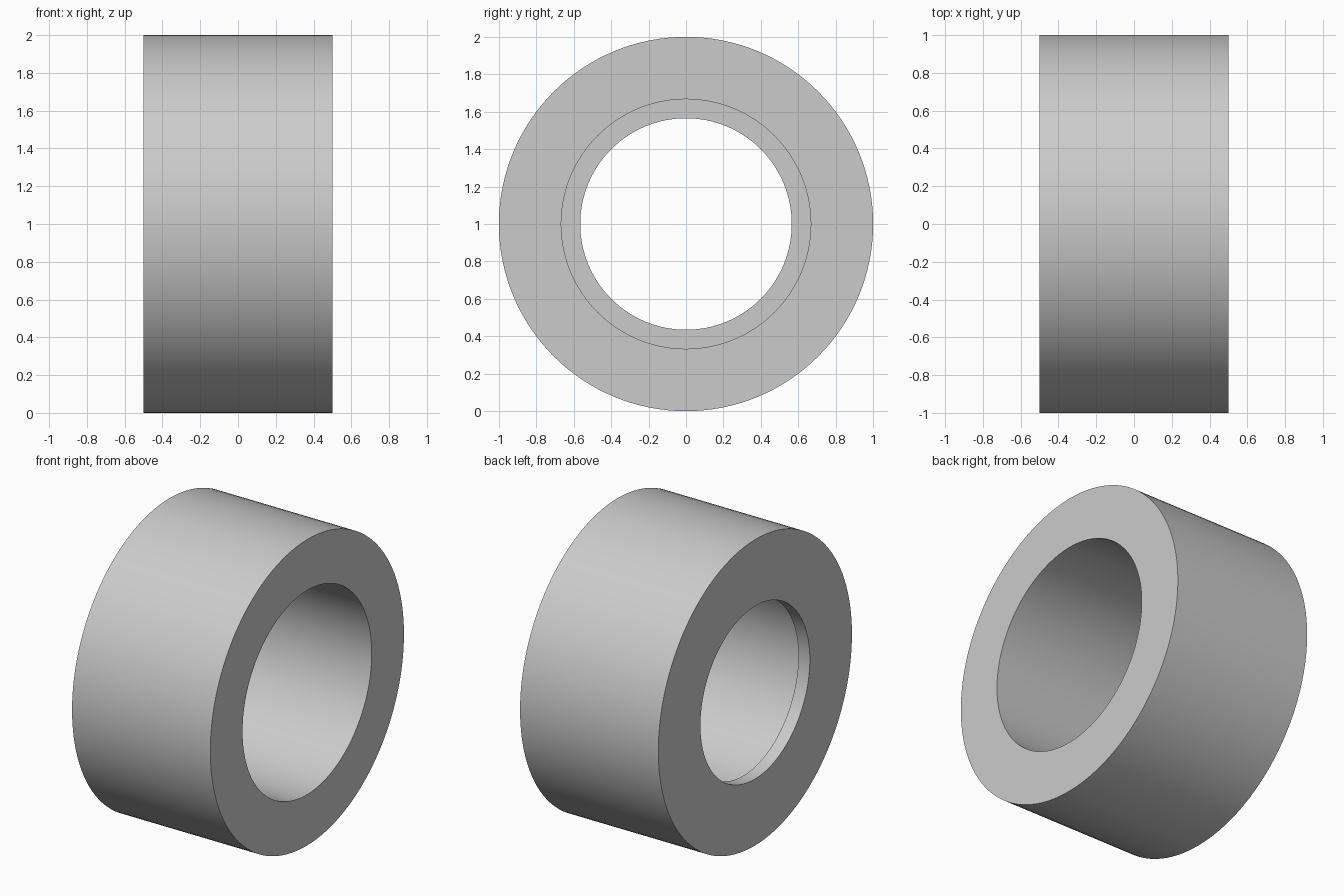
import bpy
import bmesh
import math
from mathutils import Matrix, Vector

cube = bpy.data.objects.get("Cube")
if cube:
    bpy.data.objects.remove(cube, do_unlink=True)

SEGMENTS = 128
HALF_WIDTH = 0.5
OUTER_RADIUS = 1.0
BORE_RADIUS = 0.667
LIP_RADIUS = 0.565
LIP_INNER_X = -HALF_WIDTH + 0.083

# Plain grey material
grey = bpy.data.materials.new("light grey")
grey.use_nodes = True
colour = (0.6, 0.6, 0.6, 1.0)
grey.diffuse_color = colour
grey.node_tree.nodes["Principled BSDF"].inputs["Base Color"].default_value = colour

# Closed cross-section (x, radius): outer wall, wide bore, thin lip at one end
profile = [
    (-HALF_WIDTH, OUTER_RADIUS),
    (HALF_WIDTH, OUTER_RADIUS),
    (HALF_WIDTH, BORE_RADIUS),
    (LIP_INNER_X, BORE_RADIUS),
    (LIP_INNER_X, LIP_RADIUS),
    (-HALF_WIDTH, LIP_RADIUS),
]

# Revolve the cross-section about the x axis
bm = bmesh.new()
verts = [bm.verts.new((x, 0, r)) for x, r in profile]
edges = [bm.edges.new((v, verts[(i + 1) % len(verts)])) for i, v in enumerate(verts)]
bmesh.ops.spin(bm, geom=verts + edges, cent=Vector(), axis=(1, 0, 0),
               angle=math.tau, steps=SEGMENTS, use_merge=True)
bmesh.ops.remove_doubles(bm, verts=bm.verts, dist=1e-4)
bmesh.ops.recalc_face_normals(bm, faces=bm.faces)
bmesh.ops.transform(bm, matrix=Matrix.Translation((0, 0, OUTER_RADIUS)), verts=bm.verts)

mesh = bpy.data.meshes.new("lipped_bushing")
bm.to_mesh(mesh)
bm.free()
mesh.materials.append(grey)
bushing = bpy.data.objects.new("lipped_bushing", mesh)
bpy.context.collection.objects.link(bushing)

# Smooth round walls with sharp rims
bpy.ops.object.select_all(action="DESELECT")
bushing.select_set(True)
bpy.context.view_layer.objects.active = bushing
bpy.ops.object.shade_smooth_by_angle(angle=math.radians(30))
